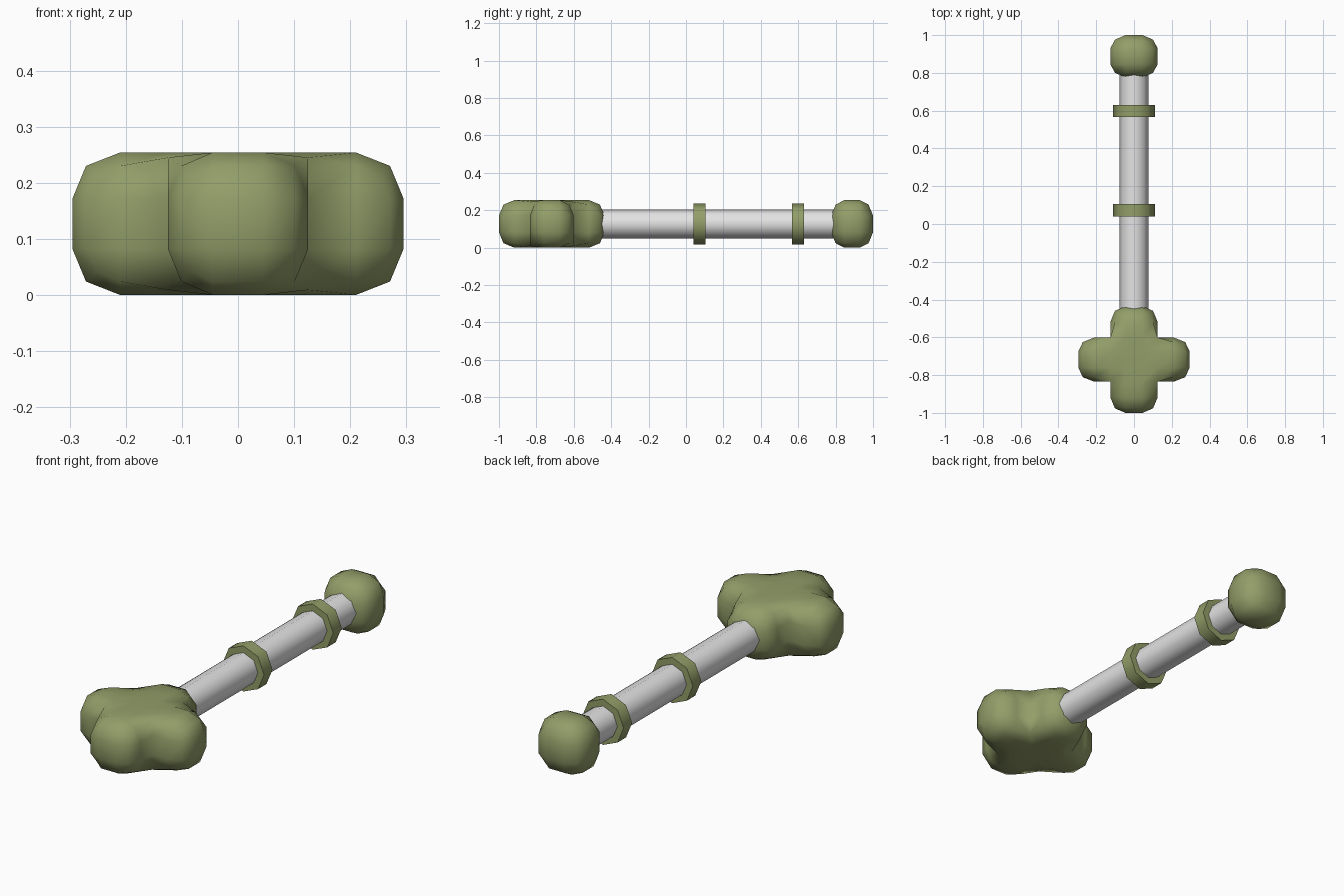
import bpy, bmesh, math
from mathutils import Vector
from itertools import product

if "Cube" in bpy.data.objects:
    bpy.data.objects.remove(bpy.data.objects["Cube"])

CZ = 0.127  # height of the long axis


def material(name, rgb):
    m = bpy.data.materials.new(name)
    m.diffuse_color = (*rgb, 1)
    m.use_nodes = True
    m.node_tree.nodes["Principled BSDF"].inputs["Base Color"].default_value = m.diffuse_color
    return m


OLIVE = material("olive green", (0.29, 0.34, 0.14))
GREY = material("light grey", (0.78, 0.77, 0.77))


def finish(name, bm, mat, angle=None):
    bmesh.ops.recalc_face_normals(bm, faces=bm.faces)
    me = bpy.data.meshes.new(name)
    bm.to_mesh(me)
    bm.free()
    me.materials.append(mat)
    ob = bpy.data.objects.new(name, me)
    bpy.context.collection.objects.link(ob)
    for p in me.polygons:
        p.use_smooth = True
    if angle:
        bpy.ops.object.select_all(action='DESELECT')
        ob.select_set(True)
        bpy.context.view_layer.objects.active = ob
        bpy.ops.object.shade_smooth_by_angle(angle=math.radians(angle))
    return ob


def soft_block(name, xs, ys, zs, solid):
    """Skin of a set of grid cells, with its outer edges and corners pulled in."""
    nx, ny, nz = len(xs) - 1, len(ys) - 1, len(zs) - 1

    def filled(c):
        return 0 <= c[0] < nx and 0 <= c[1] < ny and 0 <= c[2] < nz and solid(c[0], c[1])

    bm = bmesh.new()
    verts = {}

    def vert(i, j, k):
        if (i, j, k) not in verts:
            near = [d for d in product((-1, 0), repeat=3)
                    if filled((i + d[0], j + d[1], k + d[2]))]
            pull = sum((Vector([2 * a + 1 for a in d]) for d in near), Vector())
            if len(near) == 1:      # outer corner
                pull *= 0.042
            elif len(near) == 2:    # outer edge
                pull *= 0.012
            elif len(near) == 3:    # inner corner, top and bottom
                pull = Vector((0, 0, pull.z * 0.003))
            else:
                pull = Vector()
            verts[i, j, k] = bm.verts.new(Vector((xs[i], ys[j], zs[k])) + pull)
        return verts[i, j, k]

    for c in product(range(nx), range(ny), range(nz)):
        if not filled(c):
            continue
        for ax, s in product(range(3), (0, 1)):
            n = list(c)
            n[ax] += 2 * s - 1
            if filled(n):
                continue
            quad = []
            for u, v in ((0, 0), (1, 0), (1, 1), (0, 1)):
                p = list(c)
                p[ax] += s
                p[(ax + 1) % 3] += u
                p[(ax + 2) % 3] += v
                quad.append(vert(*p))
            bm.faces.new(quad)
    return finish(name, bm, OLIVE)


def rod(name, radius, y0, y1, mat):
    """Octagonal cylinder along y."""
    bm = bmesh.new()
    rings = [[bm.verts.new((radius * math.sin(a * math.pi / 4), y,
                            CZ + radius * math.cos(a * math.pi / 4)))
              for a in range(8)] for y in (y0, y1)]
    for r in rings:
        bm.faces.new(r)
    for a in range(8):
        b = (a + 1) % 8
        bm.faces.new((rings[0][a], rings[0][b], rings[1][b], rings[1][a]))
    return finish(name, bm, mat, 60)


def around(c, offsets):
    return [c - o for o in reversed(offsets)] + [c + o for o in offsets]


heights = around(CZ, [0.045, 0.127])

# Cross-shaped head
soft_block("cross_head",
           around(0, [0.045, 0.125, 0.21, 0.295]),
           around(-0.718, [0.042, 0.117, 0.20, 0.282]),
           heights,
           lambda i, j: 2 <= i <= 4 or 2 <= j <= 4)

# Rounded knob on the far end
soft_block("end_knob",
           around(0, [0.045, 0.125]),
           around(0.888, [0.042, 0.112]),
           heights,
           lambda i, j: True)

# Shaft and its two collars
rod("shaft", 0.077, -0.60, 0.88, GREY)
for i, y in enumerate((0.073, 0.599)):
    rod(f"collar_{i + 1}", 0.11, y - 0.032, y + 0.032, OLIVE)
